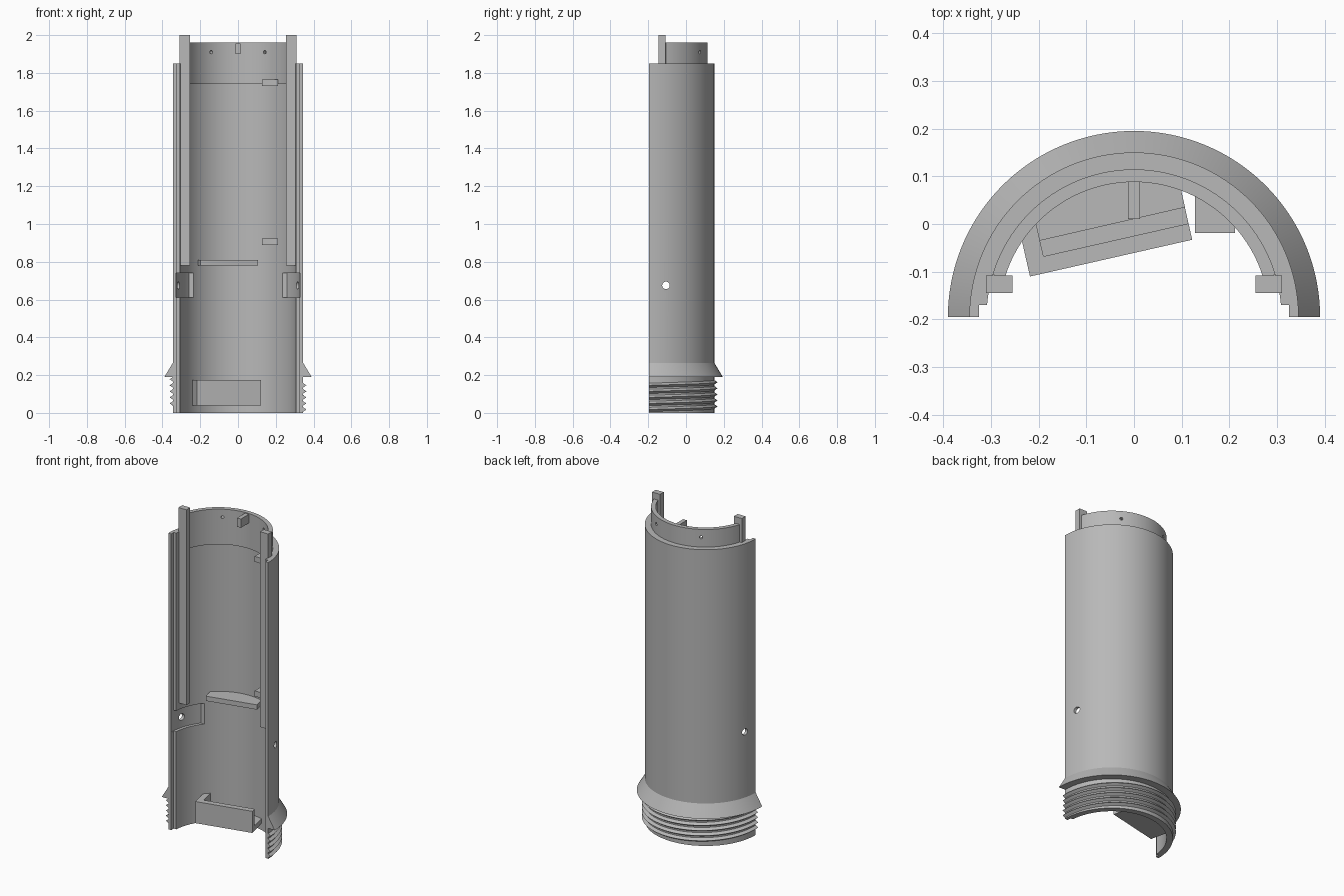
import bpy, bmesh, math
from mathutils import Vector, Matrix

if "Cube" in bpy.data.objects:
    bpy.data.objects.remove(bpy.data.objects["Cube"])

AXIS_Y = -0.195          # the half tube is centred on this line
R_IN, R_OUT = 0.309, 0.345

grey = bpy.data.materials.new("plain grey")
grey.use_nodes = True
grey.diffuse_color = (0.48, 0.48, 0.48, 1)
grey.node_tree.nodes["Principled BSDF"].inputs["Base Color"].default_value = grey.diffuse_color


def finish(name, bm):
    bmesh.ops.recalc_face_normals(bm, faces=bm.faces)
    mesh = bpy.data.meshes.new(name)
    bm.to_mesh(mesh)
    bm.free()
    mesh.materials.append(grey)
    ob = bpy.data.objects.new(name, mesh)
    ob.location.y = AXIS_Y
    bpy.context.collection.objects.link(ob)
    return ob


def sweep(name, profile, start, end, steps=96, lean=None):
    """Turn a closed (radius, height) profile about the axis."""
    bm = bmesh.new()
    rings = []
    for i in range(steps + 1):
        t = i / steps
        a = start + (end - start) * t
        rings.append([bm.verts.new((r * math.cos(a), r * math.sin(a),
                                    z + (lean(r, z, t) if lean else 0)))
                      for r, z in profile])
    n = len(profile)
    for p, q in zip(rings, rings[1:]):
        for j in range(n):
            k = (j + 1) % n
            bm.faces.new((p[j], p[k], q[k], q[j]))
    bm.faces.new(rings[0])
    bm.faces.new(rings[-1][::-1])
    return finish(name, bm)


def prism(name, outline, z0, z1):
    bm = bmesh.new()
    face = bm.faces.new([bm.verts.new((p[0], p[1], z0)) for p in outline])
    up = bmesh.ops.extrude_face_region(bm, geom=[face])["geom"]
    bmesh.ops.translate(bm, vec=(0, 0, z1 - z0),
                        verts=[v for v in up if isinstance(v, bmesh.types.BMVert)])
    return finish(name, bm)


def box(name, x0, x1, y0, y1, z0, z1):
    return prism(name, [(x0, y0), (x1, y0), (x1, y1), (x0, y1)], z0, z1)


def pin(name, centre, direction, radius, length):
    bm = bmesh.new()
    turn = Vector(direction).to_track_quat('Z', 'Y').to_matrix().to_4x4()
    bmesh.ops.create_cone(bm, cap_ends=True, segments=24, radius1=radius, radius2=radius,
                          depth=length, matrix=Matrix.Translation(centre) @ turn)
    return finish(name, bm)


def cut(ob, cutters):
    bpy.context.view_layer.objects.active = ob
    for c in cutters:
        c.hide_render = True
        m = ob.modifiers.new("cut", 'BOOLEAN')
        m.operation, m.solver, m.object = 'DIFFERENCE', 'EXACT', c
        bpy.ops.object.modifier_apply(modifier=m.name)
        bpy.data.objects.remove(c)


def smooth(ob):
    bpy.ops.object.select_all(action='DESELECT')
    ob.select_set(True)
    bpy.context.view_layer.objects.active = ob
    bpy.ops.object.shade_smooth_by_angle(angle=math.radians(25))


def to_wall(a, b, radius=0.32, steps=24):
    """Outline from a straight front edge a-b back to the curved wall."""
    n = Vector((a.y - b.y, b.x - a.x)).normalized()

    def hit(p):
        d = p.dot(n)
        return p + n * (-d + math.sqrt(d * d - p.length_squared + radius ** 2))
    ha, hb = hit(a), hit(b)
    t0, t1 = math.atan2(hb.y, hb.x), math.atan2(ha.y, ha.x)
    arc = [(radius * math.cos(t0 + (t1 - t0) * i / steps),
            radius * math.sin(t0 + (t1 - t0) * i / steps)) for i in range(steps + 1)]
    return [a, b] + arc


# Half tube with a skirt and a screw thread at the foot
PITCH, TOOTH = 0.032, 0.0115
profile = [(R_IN, 0), (R_IN, 1.85), (R_OUT, 1.85), (R_OUT, 0.265), (0.39, 0.19), (R_OUT, 0.19)]
thread = []
for i in range(5):
    c = 0.162 - PITCH * i
    thread += [(R_OUT, c + TOOTH), (0.362, c), (R_OUT, c - TOOTH)]
profile += thread + [(R_OUT, 0)]
shell = sweep("half_tube", profile, 0, math.pi,
              lean=lambda r, z, t: PITCH * (t - 0.5) if (r, z) in thread else 0)

# Edge rebate, side pockets and screw holes
cutters = [box("rebate_cutter", -0.325, 0.325, -0.1, 0.025, -0.1, 2.1)]
for s in (-1, 1):
    a_end = math.asin(0.2 / 0.328)
    arc = [(s * 0.328 * math.cos(a), 0.328 * math.sin(a))
           for a in [-0.15 + (a_end + 0.15) * i / 24 for i in range(25)]]
    cutters.append(prism("pocket_cutter", arc + [(s * 0.2, 0.2), (s * 0.2, -0.05)], 0.61, 0.74))
    cutters.append(pin("hole_cutter", (s * 0.33, 0.089, 0.675), (1, 0, 0), 0.02, 0.2))
cut(shell, cutters)
smooth(shell)

# Thin collar inside the top
a0 = math.asin(0.085 / 0.296)
collar = sweep("top_collar", [(0.283, 1.74), (0.283, 1.96), (R_IN + 0.0005, 1.96),
                              (R_IN + 0.0005, 1.74)], a0, math.pi - a0)
cut(collar, [pin("collar_hole_cutter", (s * 0.148, 0.256, 1.91), (s * 0.5, 0.866, 0), 0.009, 0.1)
             for s in (-1, 1)])
smooth(collar)

# Upright rails along both edges
for s, side in ((-1, "right"), (1, "left")):
    x0, x1 = sorted((s * 0.255, s * 0.31))
    box(side + "_rail", x0, x1, 0.05, 0.087, 0.78, 2.0)

# Locating tab and two support pegs
box("top_tab", -0.013, 0.013, 0.205, 0.29, 1.90, 1.955)
for name, z in (("upper_peg", 1.73), ("lower_peg", 0.89)):
    prism(name, to_wall(Vector((0.128, 0.176)), Vector((0.212, 0.176))), z, z + 0.034)

# Slanted middle shelf
prism("middle_shelf", to_wall(Vector((-0.198, 0.16)), Vector((0.107, 0.23))), 0.78, 0.81)

# Slanted tray at the foot: floor, front wall and one side wall
a, b = Vector((-0.218, 0.085)), Vector((0.122, 0.162))
u = (b - a).normalized()
n = Vector((-u.y, u.x))
prism("tray_floor", to_wall(a, b), 0.04, 0.07)
prism("tray_front", [a, b, b + n * 0.035, a + n * 0.035], 0.04, 0.175)
prism("tray_side", to_wall(a, a + u * 0.037), 0.04, 0.175)
